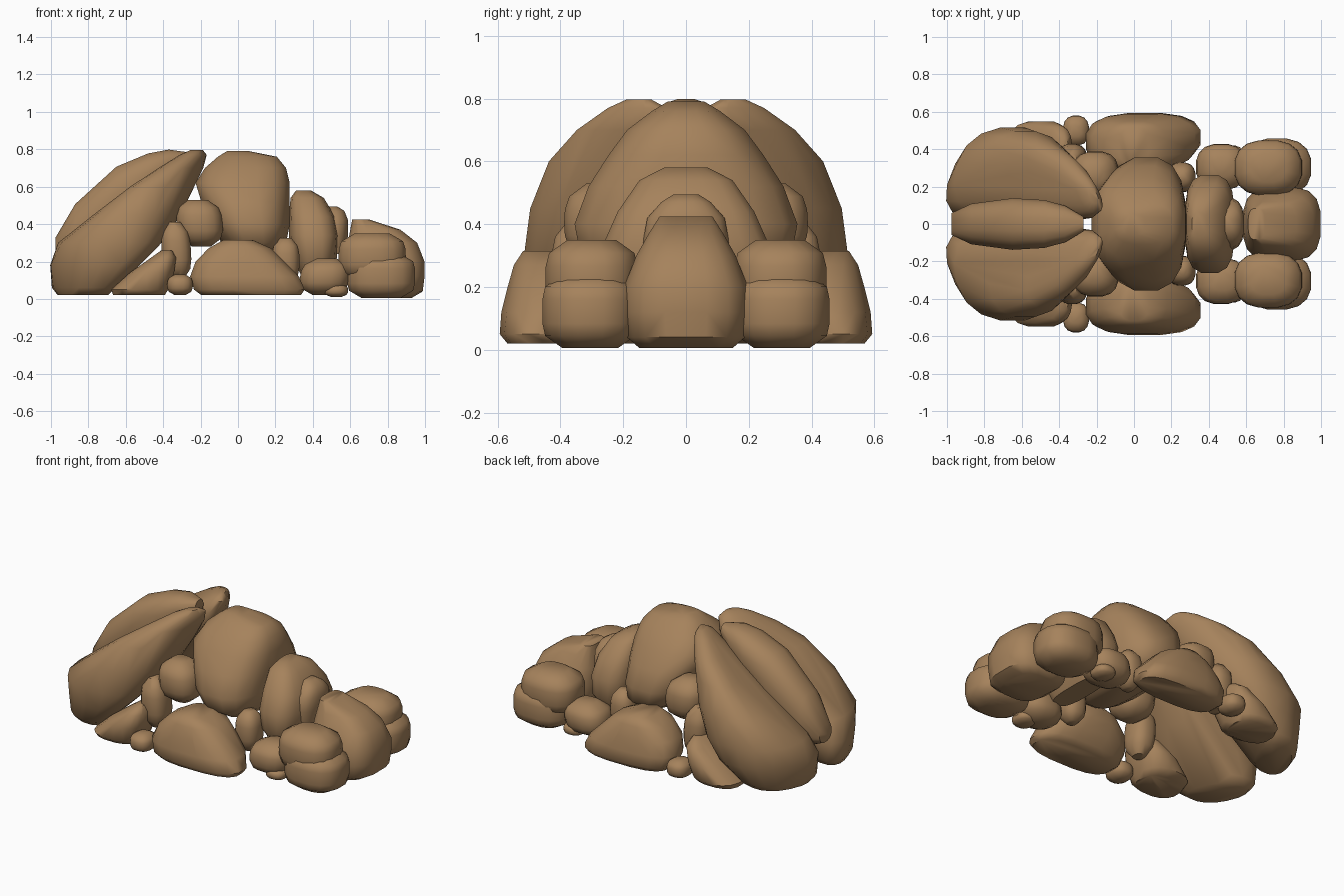
import bpy, bmesh, math

brown = bpy.data.materials.new("sandy brown stone")
brown.diffuse_color = (0.38, 0.225, 0.107, 1)


def sgn_pow(v, e):
    return math.copysign(abs(v) ** e, v)


def rock(name, slices, axis="z", mirror=False, square=2.5, n=16, skew=None):
    """Hull of rounded slices: (position, a0, a1, b0, b1).
    axis z: a = x, b = y.  axis x: a = y, b = z.
    skew(position) slides a along b, keeping the slice inside its box."""
    bm = bmesh.new()
    for p, a0, a1, b0, b1 in slices:
        ra, rb = (a1 - a0) / 2, (b1 - b0) / 2
        k = skew(p) * ra if skew else 0
        ra = math.sqrt(ra * ra - k * k)
        for i in range(n):
            t = 2 * math.pi * (i + 0.5) / n
            s = sgn_pow(math.sin(t), 2 / square)
            a = (a0 + a1) / 2 + ra * sgn_pow(math.cos(t), 2 / square) + k * s
            b = (b0 + b1) / 2 + rb * s
            bm.verts.new((a, b, p) if axis == "z" else (p, a, b))
    bmesh.ops.remove_doubles(bm, verts=bm.verts, dist=0.002)
    bmesh.ops.convex_hull(bm, input=bm.verts)
    loose = [v for v in bm.verts if not v.link_faces]
    bmesh.ops.delete(bm, geom=loose, context="VERTS")
    bmesh.ops.recalc_face_normals(bm, faces=bm.faces)
    me = bpy.data.meshes.new(name)
    bm.to_mesh(me)
    bm.free()
    me.materials.append(brown)
    ob = bpy.data.objects.new(name, me)
    bpy.context.collection.objects.link(ob)
    bpy.ops.object.select_all(action="DESELECT")
    ob.select_set(True)
    bpy.context.view_layer.objects.active = ob
    bpy.ops.object.shade_smooth_by_angle(angle=math.radians(50))
    if mirror:
        m = ob.modifiers.new("mirror", "MIRROR")
        m.use_axis = (False, True, False)
        m.use_mirror_merge = False
    return ob


def pebble(name, x0, x1, y0, y1, z0, z1, lean=0.0, square=2.5, boxy=2.6):
    """Mirrored cushion-shaped stone filling a box; lean shifts its top along x."""
    slices = []
    cx, cy = (x0 + x1) / 2, (y0 + y1) / 2
    for k in range(7):
        h = -0.96 + 1.92 * k / 6
        r = (1 - abs(h) ** boxy) ** (1 / boxy)
        rx, ry = r * (x1 - x0) / 2, r * (y1 - y0) / 2
        c = cx + lean * h
        slices.append(((z0 + z1) / 2 + h / 0.96 * (z1 - z0) / 2,
                       c - rx, c + rx, cy - ry, cy + ry))
    return rock(name, slices, mirror=True, square=square)


# Large leaning rear boulders, one each side; outer face swings from front to back
rock("rear_side_boulder", [
    (0.02, -0.96, -0.70, -0.40, -0.10),
    (0.06, -0.99, -0.66, -0.45, -0.06),
    (0.18, -1.0, -0.53, -0.50, -0.03),
    (0.30, -0.96, -0.41, -0.52, -0.02),
    (0.45, -0.77, -0.31, -0.50, -0.02),
    (0.60, -0.57, -0.24, -0.44, -0.02),
    (0.70, -0.42, -0.19, -0.35, -0.03),
    (0.77, -0.31, -0.17, -0.25, -0.06),
    (0.797, -0.25, -0.19, -0.19, -0.11)], mirror=True, square=2.3,
    skew=lambda z: -0.45 + 0.95 * min(max((z - 0.15) / 0.45, 0), 1))

# Ridge stone between the rear boulders
rock("rear_ridge_boulder", [
    (-0.975, -0.06, 0.06, 0.22, 0.33),
    (-0.87, -0.11, 0.11, 0.18, 0.51),
    (-0.65, -0.14, 0.14, 0.33, 0.71),
    (-0.48, -0.13, 0.13, 0.50, 0.78),
    (-0.37, -0.10, 0.10, 0.60, 0.80),
    (-0.27, -0.04, 0.04, 0.70, 0.785)], axis="x")

# Central dome
rock("central_dome", [
    (0.24, 0.0, 0.20, -0.24, 0.24),
    (0.30, -0.09, 0.26, -0.34, 0.34),
    (0.40, -0.15, 0.28, -0.36, 0.36),
    (0.52, -0.20, 0.28, -0.315, 0.315),
    (0.62, -0.23, 0.28, -0.25, 0.25),
    (0.70, -0.18, 0.26, -0.19, 0.19),
    (0.76, -0.11, 0.21, -0.11, 0.11),
    (0.79, -0.06, 0.06, -0.06, 0.06)], square=2.7)

# Neck stones stepping down to the head
rock("neck_boulder", [
    (0.12, 0.34, 0.48, -0.20, 0.20),
    (0.22, 0.29, 0.53, -0.26, 0.26),
    (0.34, 0.27, 0.54, -0.265, 0.265),
    (0.44, 0.27, 0.52, -0.22, 0.22),
    (0.54, 0.28, 0.46, -0.15, 0.15),
    (0.58, 0.31, 0.39, -0.07, 0.07)], square=3)
rock("neck_cap", [
    (0.24, 0.44, 0.57, -0.12, 0.12),
    (0.34, 0.42, 0.59, -0.14, 0.14),
    (0.42, 0.43, 0.59, -0.125, 0.125),
    (0.47, 0.45, 0.57, -0.08, 0.08),
    (0.495, 0.47, 0.53, -0.04, 0.04)])

# Head stone
rock("head_boulder", [
    (0.005, 0.66, 0.93, -0.15, 0.15),
    (0.04, 0.61, 0.99, -0.19, 0.19),
    (0.12, 0.59, 1.0, -0.20, 0.20),
    (0.20, 0.58, 1.0, -0.20, 0.20),
    (0.30, 0.585, 0.96, -0.16, 0.16),
    (0.37, 0.60, 0.87, -0.12, 0.12),
    (0.425, 0.61, 0.70, -0.085, 0.085)], square=3)

# Front feet: wide upper stone over a lower one
pebble("front_foot_upper", 0.535, 0.90, -0.45, -0.15, 0.10, 0.35, square=2.5, boxy=3.2)
pebble("front_foot_lower", 0.58, 0.95, -0.46, -0.15, 0.005, 0.24, square=2.5, boxy=3.6)
pebble("front_foot_heel", 0.33, 0.60, -0.43, -0.18, 0.02, 0.215, lean=0.01)
pebble("front_foot_pebble", 0.46, 0.59, -0.42, -0.28, 0.01, 0.08)

# Long flank stones
rock("flank_boulder", [
    (0.02, -0.20, 0.34, -0.57, -0.36),
    (0.05, -0.24, 0.36, -0.595, -0.33),
    (0.12, -0.26, 0.33, -0.59, -0.29),
    (0.20, -0.23, 0.25, -0.57, -0.27),
    (0.27, -0.16, 0.18, -0.55, -0.27),
    (0.315, -0.08, 0.08, -0.52, -0.31)], mirror=True, square=2.7)

# Rear feet
rock("rear_foot", [
    (0.02, -0.67, -0.39, -0.52, -0.30),
    (0.05, -0.68, -0.37, -0.55, -0.25),
    (0.14, -0.58, -0.34, -0.55, -0.24),
    (0.22, -0.46, -0.33, -0.52, -0.27),
    (0.26, -0.41, -0.35, -0.46, -0.33)], mirror=True)

# Filler stones in the gaps
pebble("shoulder_filler", -0.33, -0.08, -0.39, -0.14, 0.28, 0.53, lean=-0.01)
pebble("hip_filler", -0.41, -0.25, -0.43, -0.25, 0.11, 0.41, lean=-0.01)
pebble("rear_pebble", -0.38, -0.24, -0.58, -0.42, 0.02, 0.13)
pebble("chest_filler", 0.18, 0.33, -0.33, -0.17, 0.08, 0.325)
